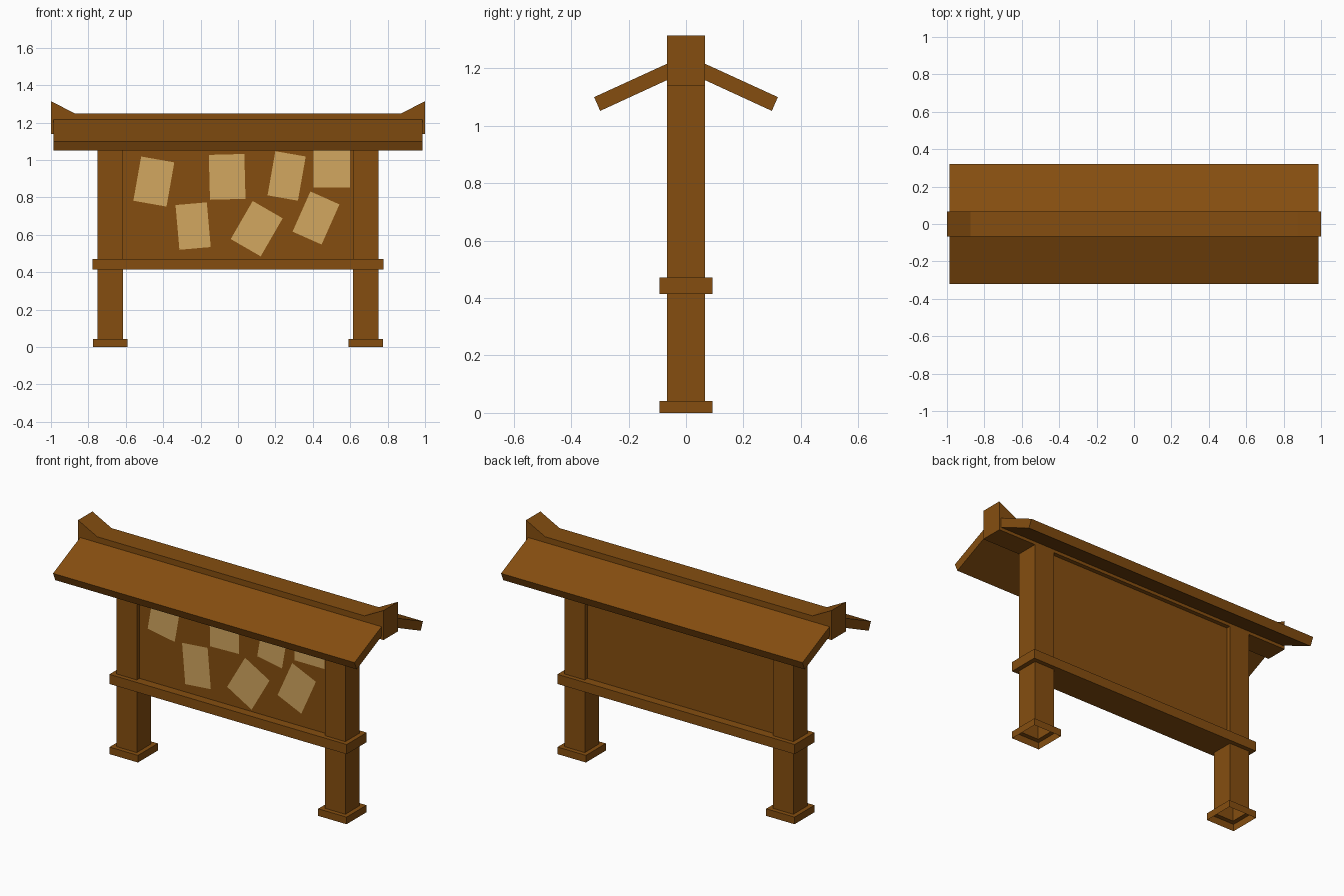
import bpy
import bmesh
from math import radians
from mathutils import Matrix, Vector

cube = bpy.data.objects.get("Cube")
if cube:
    bpy.data.objects.remove(cube)


def material(name, rgb):
    mat = bpy.data.materials.new(name)
    mat.use_nodes = True
    mat.diffuse_color = (*rgb, 1)
    mat.node_tree.nodes["Principled BSDF"].inputs["Base Color"].default_value = (*rgb, 1)
    return mat


wood = material("brown_wood", (0.235, 0.076, 0.005))
paper = material("tan_paper", (0.65, 0.39, 0.115))


def finish(name, bm, mat, fix_normals=True):
    if fix_normals:
        bmesh.ops.recalc_face_normals(bm, faces=bm.faces)
    mesh = bpy.data.meshes.new(name)
    bm.to_mesh(mesh)
    bm.free()
    mesh.materials.append(mat)
    obj = bpy.data.objects.new(name, mesh)
    bpy.context.collection.objects.link(obj)
    return obj


def box(name, half_x, half_y, z0, z1):
    bm = bmesh.new()
    bmesh.ops.create_cube(bm, size=2)
    bmesh.ops.scale(bm, vec=(half_x, half_y, (z1 - z0) / 2), verts=bm.verts)
    bmesh.ops.translate(bm, vec=(0, 0, (z0 + z1) / 2), verts=bm.verts)
    return finish(name, bm, wood)


def prism(name, points, direction):
    """Extrude a flat outline along a direction."""
    bm = bmesh.new()
    face = bm.faces.new([bm.verts.new(p) for p in points])
    out = bmesh.ops.extrude_face_region(bm, geom=[face], use_keep_orig=True)
    moved = [g for g in out["geom"] if isinstance(g, bmesh.types.BMVert)]
    bmesh.ops.translate(bm, vec=direction, verts=moved)
    return finish(name, bm, wood)


def post(name, x):
    """Square hollow post with a stepped foot, open underneath."""
    bm = bmesh.new()
    rings = []
    for half, z in ((0.093, 0), (0.093, 0.042), (0.067, 0.042), (0.067, 1.14)):
        rings.append([bm.verts.new((x + sx * half, sy * half, z))
                      for sx, sy in ((-1, -1), (1, -1), (1, 1), (-1, 1))])
    for low, high in zip(rings, rings[1:]):
        for i in range(4):
            j = (i + 1) % 4
            bm.faces.new((low[i], low[j], high[j], high[i]))
    bm.faces.new(rings[-1])
    return finish(name, bm, wood, False)


# Posts, cross rail and notice panel
post("right_post", -0.683)
post("left_post", 0.683)
box("cross_rail", 0.777, 0.093, 0.415, 0.472)
box("notice_panel", 0.62, 0.042, 0.46, 1.15)

# Ridge beam with upswept ends
outline = [(-1, 1.14), (1, 1.14), (1, 1.315), (0.875, 1.25), (-0.875, 1.25), (-1, 1.315)]
prism("ridge_beam", [(x, -0.067, z) for x, z in outline], (0, 0.134, 0))

# Sloping roof boards
slope = [(0.06, 1.219), (0.32, 1.10), (0.299, 1.052), (0.06, 1.162)]
for name, side in (("front_roof_board", -1), ("back_roof_board", 1)):
    prism(name, [(-0.987, side * y, z) for y, z in slope], (1.974, 0, 0))

# Pinned notices: x, z, width, height, tilt
notices = [
    (-0.45, 0.885, 0.18, 0.24, -10), (-0.058, 0.91, 0.19, 0.24, 1.5),
    (0.26, 0.915, 0.165, 0.24, -10), (0.5, 0.973, 0.195, 0.24, 0),
    (-0.24, 0.647, 0.168, 0.24, 5), (0.1, 0.633, 0.185, 0.235, -30),
    (0.417, 0.69, 0.17, 0.235, -24),
]
for n, (x, z, w, h, tilt) in enumerate(notices, 1):
    turn = Matrix.Rotation(radians(-tilt), 3, "Y")
    bm = bmesh.new()
    corners = [turn @ Vector((sx * w / 2, 0, sz * h / 2)) + Vector((x, -0.046, z))
               for sx, sz in ((-1, -1), (1, -1), (1, 1), (-1, 1))]
    bm.faces.new([bm.verts.new(c) for c in corners])
    finish(f"notice_{n}", bm, paper, False)
